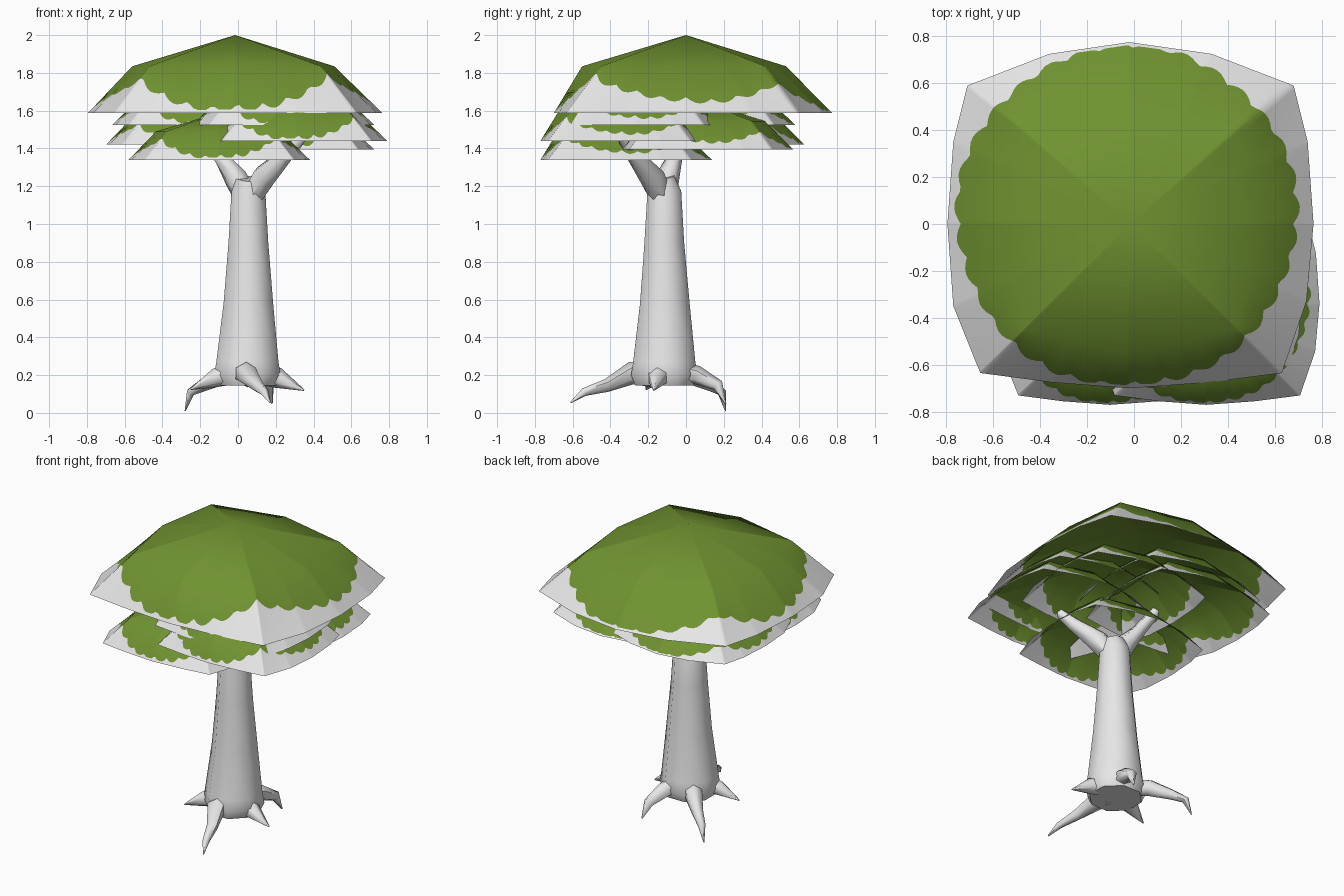
import bpy, bmesh, math
from mathutils import Vector

if "Cube" in bpy.data.objects:
    bpy.data.objects.remove(bpy.data.objects["Cube"])


def material(name, rgb):
    m = bpy.data.materials.new(name)
    m.diffuse_color = (*rgb, 1)
    m.use_nodes = True
    m.node_tree.nodes["Principled BSDF"].inputs["Base Color"].default_value = m.diffuse_color
    return m


GREEN = material("leaf_green", (0.16, 0.29, 0.03))
PALE = material("pale_grey", (0.8, 0.8, 0.8))


def make_object(name, bm, mats):
    for f in bm.faces:
        f.smooth = True
    me = bpy.data.meshes.new(name)
    bm.to_mesh(me)
    bm.free()
    for m in mats:
        me.materials.append(m)
    ob = bpy.data.objects.new(name, me)
    bpy.context.collection.objects.link(ob)
    return ob


# ---- leaf canopies: squarish open domes with a scalloped green centre ----
RIM = [(.765, 0), (.74, .35), (.68, .59), (.33, .725), (-.02, .775), (-.36, .725),
       (-.71, .59), (-.77, .35), (-.795, 0), (-.77, -.35), (-.655, -.635),
       (-.35, -.675), (-.02, -.70), (.32, -.675), (.63, -.635), (.735, -.33)]
SHOULDER = [(.51, 0), (.46, .42), (-.02, .53), (-.49, .42), (-.56, 0),
            (-.47, -.45), (-.02, -.55), (.44, -.45)]


def radius(poly, a):
    """Distance from the centre to a polygon's edge in direction a."""
    dx, dy = math.cos(a), math.sin(a)
    for (ax, ay), (bx, by) in zip(poly, poly[1:] + poly[:1]):
        ex, ey = bx - ax, by - ay
        den = dx * ey - dy * ex
        if abs(den) < 1e-9:
            continue
        r = (ax * ey - ay * ex) / den
        s = (ax * dy - ay * dx) / den
        if r > 0 and -1e-6 <= s <= 1 + 1e-6:
            return r
    return .7


def canopy(name, cx, cy, z, scale, height, n=200):
    bm = bmesh.new()
    apex = bm.verts.new((cx - .015 * scale, cy, z + height))
    # sample evenly, but hit every rim and shoulder corner exactly
    angles = [math.tau * (i + .25) / n for i in range(n)]
    angles += [math.atan2(y, x) % math.tau for x, y in RIM + SHOULDER]
    angles = sorted({round(a, 5) for a in angles})
    rings = [[], [], []]
    for a in angles:
        rs, rr = radius(SHOULDER, a), radius(RIM, a)
        green = .708 - .03 * math.cos(a) + .034 * math.sin(a)
        green += .026 * abs(math.sin(a * 16)) + .006 * math.sin(a * 5)
        green = min(green, rr - .012)
        t = (green - rs) / (rr - rs)
        for ring, r, h in zip(rings, (rs, green, rr), (.6, .6 * (1 - t), 0)):
            ring.append(bm.verts.new((cx + scale * r * math.cos(a),
                                      cy + scale * r * math.sin(a), z + height * h)))
    for i in range(len(angles)):
        j = (i + 1) % len(angles)
        bm.faces.new((apex, rings[0][i], rings[0][j]))
        for k in (0, 1):
            f = bm.faces.new((rings[k][i], rings[k + 1][i], rings[k + 1][j], rings[k][j]))
            f.material_index = k
    make_object(name, bm, [GREEN, PALE])


canopy("top_canopy", 0, 0, 1.587, 1, .413)
LOWER = [(-.09, -.34, 1.34), (.32, -.34, 1.44), (-.21, .15, 1.42),
         (.25, .09, 1.395), (-.175, .10, 1.525), (.25, -.27, 1.525)]
for i, (cx, cy, z) in enumerate(LOWER):
    canopy(f"lower_canopy_{i + 1}", cx, cy, z, .615, .25)


# ---- trunk, branches and roots: tapered tubes along a path ----
def tube(name, path, sides):
    bm = bmesh.new()
    pts = [Vector(p[:3]) for p in path]
    rings = []
    for i, p in enumerate(pts):
        d = (pts[min(i + 1, len(pts) - 1)] - pts[max(i - 1, 0)]).normalized()
        ref = Vector((0, 0, 1)) if abs(d.z) < .95 else Vector((0, 1, 0))
        u = d.cross(ref).normalized()
        v = u.cross(d)
        rings.append([bm.verts.new(p + path[i][3] * (u * math.cos(t) + v * math.sin(t)))
                      for t in (math.tau * (k + .5) / sides for k in range(sides))])
    for lo, hi in zip(rings, rings[1:]):
        for k in range(sides):
            j = (k + 1) % sides
            bm.faces.new((lo[k], lo[j], hi[j], hi[k]))
    bm.faces.new(rings[0][::-1])
    bm.faces.new(rings[-1])
    bmesh.ops.recalc_face_normals(bm, faces=bm.faces)
    ob = make_object(name, bm, [PALE])
    bpy.ops.object.select_all(action='DESELECT')
    ob.select_set(True)
    bpy.context.view_layer.objects.active = ob
    bpy.ops.object.shade_smooth_by_angle(angle=math.radians(60))


tube("trunk", [(.05, -.115, .145, .165), (.05, -.115, .20, .19), (.05, -.115, .27, .178),
               (.055, -.112, .58, .142), (.055, -.115, .90, .114),
               (.055, -.115, 1.17, .097), (.06, -.13, 1.24, .075)], 8)

BRANCHES = {
    "right_branch": [(.06, -.12, 1.12, .06), (.14, -.18, 1.25, .07), (.25, -.27, 1.36, .045),
                     (.37, -.36, 1.49, .022)],
    "left_branch": [(.05, -.11, 1.12, .06), (-.01, -.10, 1.24, .065), (-.09, -.06, 1.35, .042),
                    (-.21, .05, 1.56, .03)],
}
for name, path in BRANCHES.items():
    tube(name, path, 6)

ROOTS = {
    "front_root": [(.05, -.18, .205, .07), (.04, -.29, .21, .06), (.10, -.42, .145, .035),
                   (.14, -.54, .11, .022), (.17, -.61, .055, .004)],
    "back_left_root": [(0, -.06, .215, .06), (-.09, .04, .20, .055), (-.18, .13, .15, .036),
                       (-.25, .19, .11, .024), (-.28, .21, .01, .003)],
    "left_root": [(0, -.14, .215, .06), (-.12, -.18, .185, .05), (-.25, -.21, .125, .004)],
    "right_root": [(.1, -.13, .215, .06), (.21, -.15, .185, .055), (.35, -.17, .12, .004)],
    "back_right_root": [(.09, -.05, .215, .06), (.12, .06, .20, .05), (.16, .17, .145, .032),
                        (.18, .21, .05, .004)],
}
for name, path in ROOTS.items():
    tube(name, path, 6)
